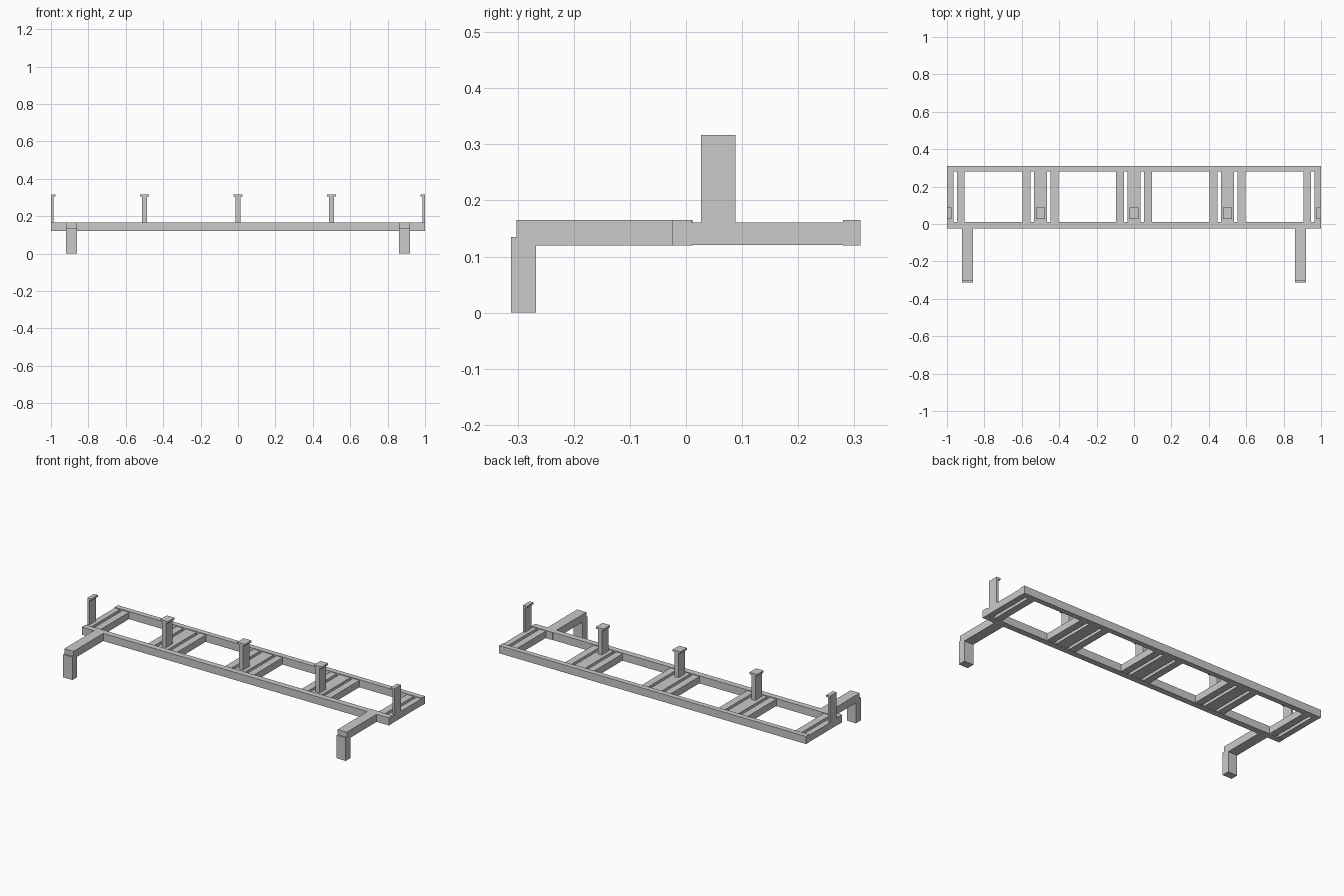
import bpy
import bmesh

if "Cube" in bpy.data.objects:
    bpy.data.objects.remove(bpy.data.objects["Cube"], do_unlink=True)

GREY = (0.59, 0.59, 0.59, 1)
metal = bpy.data.materials.new("plain light grey")
metal.use_nodes = True
metal.diffuse_color = GREY
metal.node_tree.nodes["Principled BSDF"].inputs["Base Color"].default_value = GREY


def prism(name, profile, axis, start, end):
    """Extrude a 2D outline along y or z."""
    def place(a, b, d):
        return {"y": (a, d, b), "z": (a, b, d)}[axis]
    bm = bmesh.new()
    face = bm.faces.new([bm.verts.new(place(a, b, start)) for a, b in profile])
    out = bmesh.ops.extrude_face_region(bm, geom=[face])
    moved = [v for v in out["geom"] if isinstance(v, bmesh.types.BMVert)]
    bmesh.ops.translate(bm, verts=moved, vec=place(0, 0, end - start))
    bmesh.ops.recalc_face_normals(bm, faces=bm.faces)
    mesh = bpy.data.meshes.new(name)
    bm.to_mesh(mesh)
    bm.free()
    mesh.materials.append(metal)
    obj = bpy.data.objects.new(name, mesh)
    bpy.context.collection.objects.link(obj)


def box(name, x, y, z):
    outline = [(x[0], y[0]), (x[1], y[0]), (x[1], y[1]), (x[0], y[1])]
    prism(name, outline, "z", *z)


BASE, RAIL_TOP = 0.12, 0.165
SLAT_BASE, SLAT_TOP, POST_TOP = 0.121, 0.161, 0.317
FRONT, BACK = 0.01, 0.28

# Long rails
box("front_rail", (-1, 1), (-0.025, FRONT), (BASE, RAIL_TOP))
box("back_rail", (-1, 1), (BACK, 0.311), (BASE, RAIL_TOP))

# Forward arms and their feet
for side, label in ((-1, "right"), (1, "left")):
    x = sorted((side * 0.86, side * 0.92))
    box(label + "_arm", x, (-0.302, 0.012), (BASE, RAIL_TOP))
    box(label + "_foot", x, (-0.312, -0.267), (0, 0.135))

# Cross slats in groups of three, clipped at the frame ends
for group in range(5):
    centre = -1 + group * 0.5
    for i, (lo, hi) in enumerate(((-0.095, -0.053), (-0.035, 0.035), (0.053, 0.095))):
        x = max(-1, centre + lo), min(1, centre + hi)
        if x[1] > x[0]:
            box(f"slat_{group + 1}_{i + 1}", x, (FRONT, BACK), (SLAT_BASE, SLAT_TOP))

    # T-shaped post, halved at the frame ends
    stem, cap, neck = 0.013, 0.025, POST_TOP - 0.011
    half = [(stem, SLAT_TOP), (stem, neck), (cap, neck), (cap, POST_TOP)]
    mirrored = [(-a, b) for a, b in reversed(half)]
    middle = [(0, POST_TOP), (0, SLAT_TOP)]
    if group == 0:
        outline = half + middle
    elif group == 4:
        outline = mirrored + middle[::-1]
    else:
        outline = half + mirrored
    prism(f"post_{group + 1}", [(centre + a, b) for a, b in outline], "y", 0.027, 0.088)
